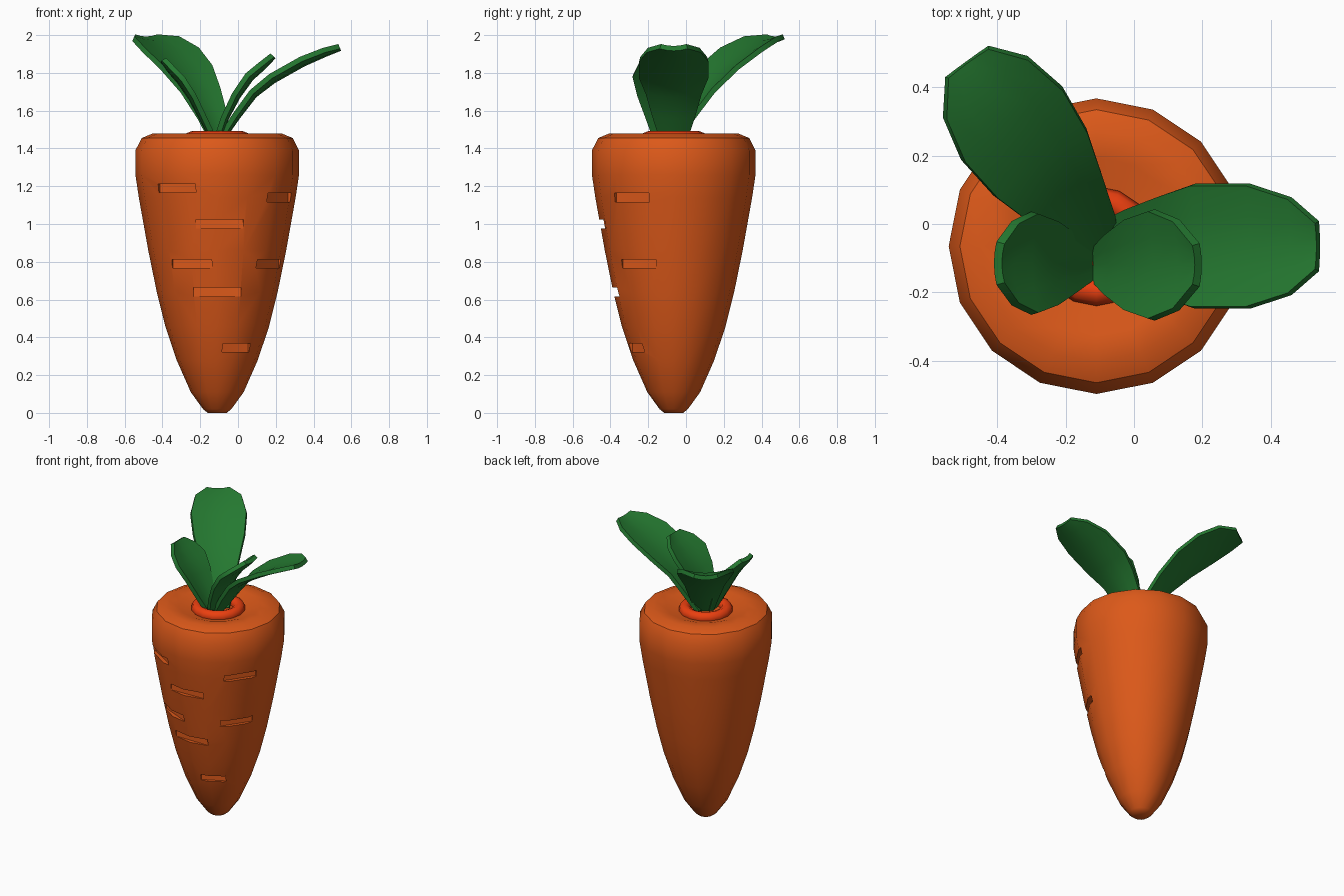
import bpy, bmesh, math
from mathutils import Vector, Matrix

if "Cube" in bpy.data.objects:
    bpy.data.objects.remove(bpy.data.objects["Cube"])

CX, CY = -0.11, -0.065  # root axis


def material(name, rgb):
    m = bpy.data.materials.new(name)
    m.diffuse_color = (*rgb, 1)
    m.use_nodes = True
    m.node_tree.nodes["Principled BSDF"].inputs["Base Color"].default_value = m.diffuse_color
    return m


ORANGE = material("orange", (0.72, 0.10, 0.01))
RED = material("red_orange", (0.83, 0.05, 0.005))
GREEN = material("green", (0.018, 0.19, 0.03))


def to_object(name, bm, mat=None):
    bmesh.ops.recalc_face_normals(bm, faces=bm.faces[:])
    me = bpy.data.meshes.new(name)
    bm.to_mesh(me)
    bm.free()
    ob = bpy.data.objects.new(name, me)
    bpy.context.collection.objects.link(ob)
    if mat:
        me.materials.append(mat)
    return ob


def finish(ob, angle):
    bpy.ops.object.select_all(action='DESELECT')
    bpy.context.view_layer.objects.active = ob
    ob.select_set(True)
    for m in list(ob.modifiers):
        bpy.ops.object.modifier_apply(modifier=m.name)
    bpy.ops.object.shade_smooth_by_angle(angle=math.radians(angle))


# Root: lathed profile with a shallow dip at the crown
profile = [(0.05, 0.0), (0.075, 0.02), (0.14, 0.11), (0.215, 0.28), (0.275, 0.46),
           (0.32, 0.64), (0.365, 0.86), (0.415, 1.14), (0.433, 1.26), (0.433, 1.39),
           (0.40, 1.455), (0.34, 1.48), (0.26, 1.475), (0.17, 1.445)]
SIDES = 16
bm = bmesh.new()
rings = []
for r, z in profile:
    rings.append([bm.verts.new((CX + r * math.cos(2 * math.pi * i / SIDES),
                                CY + r * math.sin(2 * math.pi * i / SIDES), z))
                  for i in range(SIDES)])
for a, b in zip(rings, rings[1:]):
    for i in range(SIDES):
        j = (i + 1) % SIDES
        bm.faces.new((a[i], a[j], b[j], b[i]))
bm.faces.new(rings[0][::-1])
bm.faces.new(rings[-1])
root = to_object("carrot_root", bm, ORANGE)

# Grooves: angle from front, height, width, surface radius
grooves = [(-32, 1.19, 0.23, 0.42), (2, 1.0, 0.25, 0.39), (-24, 0.79, 0.23, 0.35),
           (0, 0.64, 0.25, 0.32), (27, 0.345, 0.16, 0.236), (56, 1.14, 0.22, 0.412),
           (56, 0.79, 0.22, 0.35)]
bm = bmesh.new()
for ang, z, w, r in grooves:
    mat = (Matrix.Translation((CX, CY, z)) @ Matrix.Rotation(math.radians(ang), 4, 'Z')
           @ Matrix.Translation((0, -(r - 0.033) - 0.06, 0))
           @ Matrix.Diagonal((w, 0.12, 0.046, 1)))
    bmesh.ops.create_cube(bm, size=1, matrix=mat)
cutter = to_object("groove_cutter", bm, ORANGE)
cutter.hide_render = True
mod = root.modifiers.new("grooves", 'BOOLEAN')
mod.operation = 'DIFFERENCE'
mod.solver = 'EXACT'
mod.object = cutter
finish(root, 40)
bpy.data.objects.remove(cutter)

# Crown ring around the leaf bases
bpy.ops.mesh.primitive_torus_add(major_segments=16, minor_segments=8, major_radius=0.135,
                                 minor_radius=0.04, location=(CX, CY, 1.452))
ring = bpy.context.object
ring.name = "crown_ring"
ring.data.materials.append(RED)
finish(ring, 60)


def leaf(name, base, heading, path):
    """path rows: distance outward, height, half width"""
    out = Vector((math.cos(math.radians(heading)), math.sin(math.radians(heading)), 0))
    side = Vector((-out.y, out.x, 0))
    up = Vector((0, 0, 1))
    bm = bmesh.new()
    rows = []
    for k, (d, z, w) in enumerate(path):
        p, q = path[max(k - 1, 0)], path[min(k + 1, len(path) - 1)]
        n = (up * (q[0] - p[0]) - out * (q[1] - p[1])).normalized()
        c = Vector((base[0], base[1], z)) + out * d
        rows.append([bm.verts.new(c + side * w * t + n * 0.16 * w * (t * t - 0.5))
                     for t in (-1, -0.5, 0, 0.5, 1)])
    for a, b in zip(rows, rows[1:]):
        for i in range(4):
            bm.faces.new((a[i], a[i + 1], b[i + 1], b[i]))
    ob = to_object(name, bm, GREEN)
    s = ob.modifiers.new("thickness", 'SOLIDIFY')
    s.thickness = 0.028
    s.offset = 0
    finish(ob, 40)


leaf("leaf_back_left", (-0.10, -0.06), 126,
     [(0.0, 1.45, 0.06), (0.06, 1.56, 0.09), (0.17, 1.70, 0.125), (0.30, 1.82, 0.165),
      (0.44, 1.91, 0.18), (0.57, 1.97, 0.15), (0.66, 1.985, 0.075)])
leaf("leaf_right", (-0.09, -0.065), 0,
     [(0.0, 1.45, 0.07), (0.08, 1.57, 0.11), (0.17, 1.69, 0.145), (0.27, 1.77, 0.18),
      (0.43, 1.86, 0.18), (0.55, 1.91, 0.14), (0.628, 1.935, 0.07)])
leaf("leaf_front_right", (-0.11, -0.12), 0,
     [(0.0, 1.45, 0.05), (0.04, 1.56, 0.09), (0.10, 1.68, 0.135), (0.17, 1.78, 0.16),
      (0.24, 1.84, 0.13), (0.295, 1.89, 0.06)])
leaf("leaf_left", (-0.13, -0.115), 180,
     [(0.0, 1.45, 0.05), (0.05, 1.55, 0.085), (0.11, 1.67, 0.125), (0.17, 1.76, 0.148),
      (0.225, 1.82, 0.12), (0.265, 1.87, 0.06)])
